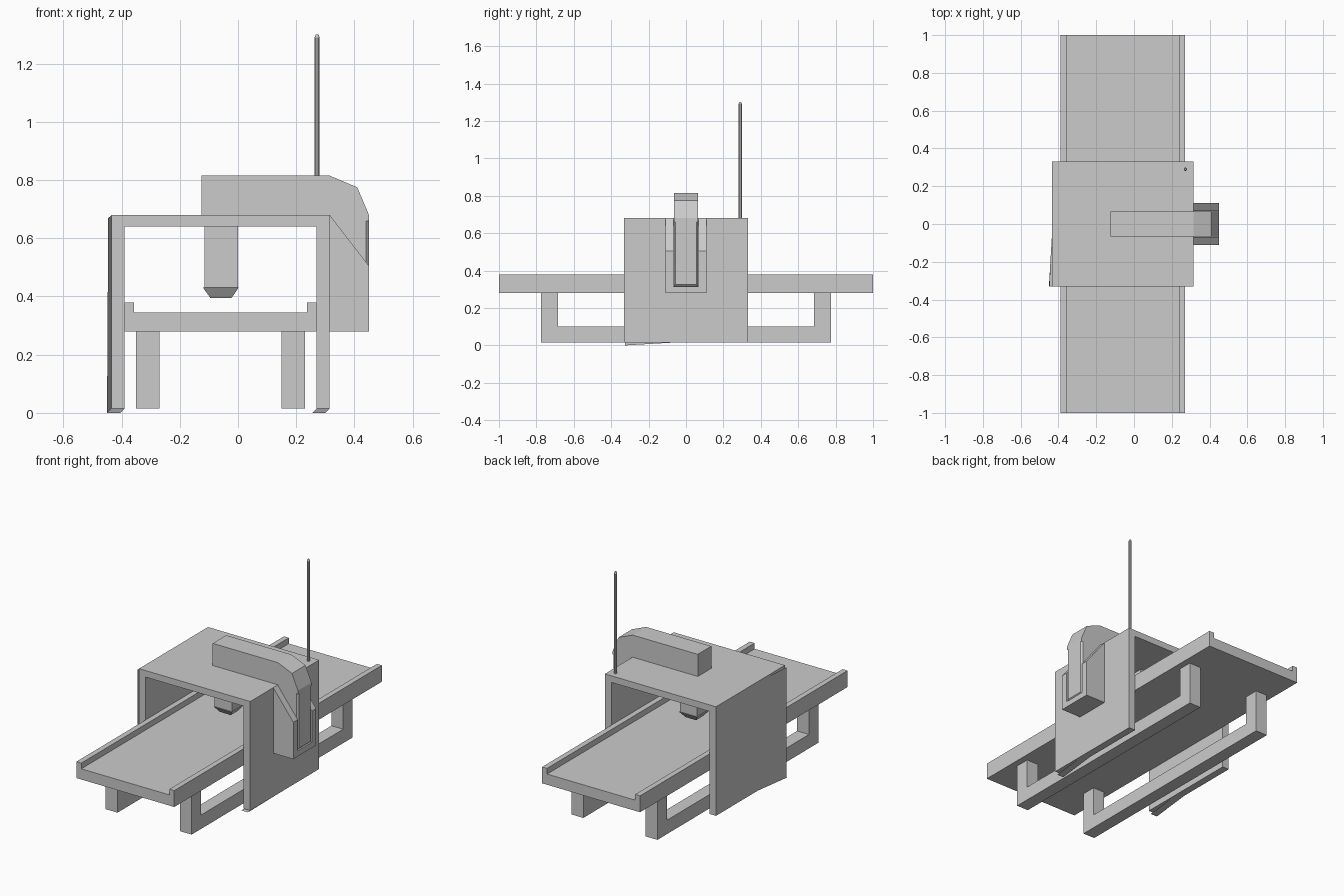
import bpy, bmesh

if "Cube" in bpy.data.objects:
    bpy.data.objects.remove(bpy.data.objects["Cube"])


def mesh_object(name, verts, faces, closed=True):
    mesh = bpy.data.meshes.new(name)
    mesh.from_pydata(verts, [], faces)
    if closed:
        bm = bmesh.new()
        bm.from_mesh(mesh)
        bmesh.ops.recalc_face_normals(bm, faces=bm.faces)
        bm.to_mesh(mesh)
        bm.free()
    ob = bpy.data.objects.new(name, mesh)
    bpy.context.collection.objects.link(ob)
    return ob


def loft(name, a, b):
    """Closed solid between two matching loops."""
    n = len(a)
    faces = [tuple(range(n)), tuple(range(n, 2 * n))]
    faces += [(i, (i + 1) % n, n + (i + 1) % n, n + i) for i in range(n)]
    return mesh_object(name, a + b, faces)


def extrude_y(name, profile, y0, y1):
    return loft(name, [(x, y0, z) for x, z in profile], [(x, y1, z) for x, z in profile])


def extrude_x(name, profile, x0, x1):
    return loft(name, [(x0, y, z) for y, z in profile], [(x1, y, z) for y, z in profile])


def rect(x0, x1, y0, y1, z):
    return [(x0, y0, z), (x1, y0, z), (x1, y1, z), (x0, y1, z)]


# Long table with raised side lips
extrude_y("table", [(-.39, .28), (.27, .28), (.27, .38), (.237, .38), (.237, .345),
                    (-.357, .345), (-.357, .38), (-.39, .38)], -1, 1)

# U-shaped leg frames
for side, x0 in (("left", -.35), ("right", .15)):
    extrude_x(side + "_leg_frame", [(-.775, .015), (.775, .015), (.775, .28), (.685, .28),
                                    (.685, .1), (-.685, .1), (-.685, .28), (-.775, .28)],
              x0, x0 + .08)

# Arch straddling the table
extrude_y("arch", [(-.435, .015), (-.39, .015), (-.39, .64), (.27, .64), (.27, .015),
                   (.315, .015), (.315, .68), (-.435, .68)], -.332, .332)

# Thin bent flaps at the lower front of the arch
mesh_object("left_flap", [(-.435, -.07, .015), (-.45, -.325, 0), (-.446, -.332, .67),
                          (-.435, -.07, .678)], [(3, 2, 1, 0)], closed=False)
for side, x0 in (("left", -.435), ("right", .27)):
    mesh_object(side + "_foot_flap",
                [(x0, -.07, .015), (x0 + .045, -.07, .015), (x0 + .03, -.332, 0),
                 (x0 - .015, -.332, 0)], [(0, 1, 2, 3)], closed=False)

# Bent arm over the arch
extrude_y("arm", [(-.125, .68), (-.125, .815), (.315, .815), (.41, .775), (.45, .68),
                  (.45, .66), (.44, .66), (.44, .285), (.315, .285), (.315, .68)], -.065, .065)

# Raised tapered face on the lower arm
loft("arm_face", [(.44, -.065, .315), (.44, .065, .315), (.44, .065, .66), (.44, -.065, .66)],
     [(.45, -.055, .325), (.45, .055, .325), (.45, .055, .66), (.45, -.055, .66)])

# Sloped cheeks and floor holding the arm
for side, s in (("front", -1), ("back", 1)):
    extrude_y(side + "_cheek", [(.315, .285), (.45, .285), (.45, .505), (.315, .68)],
              s * .068, s * .11)
loft("cheek_floor", rect(.315, .45, -.11, .11, .28), rect(.315, .45, -.11, .11, .315))

# Head hanging under the arch
loft("head", rect(-.115, 0, -.06, .06, .43), rect(-.115, 0, -.06, .06, .64))
loft("head_tip", rect(-.095, -.022, -.038, .038, .395), rect(-.12, .002, -.063, .063, .43))

# Antenna with a tapered tip
for name, r0, r1, z0, z1 in (("antenna", .009, .009, .68, 1.29), ("antenna_tip", .009, .005, 1.29, 1.3)):
    bpy.ops.mesh.primitive_cone_add(vertices=10, radius1=r0, radius2=r1, depth=z1 - z0,
                                    location=(.272, .29, (z0 + z1) / 2))
    bpy.context.object.name = name
